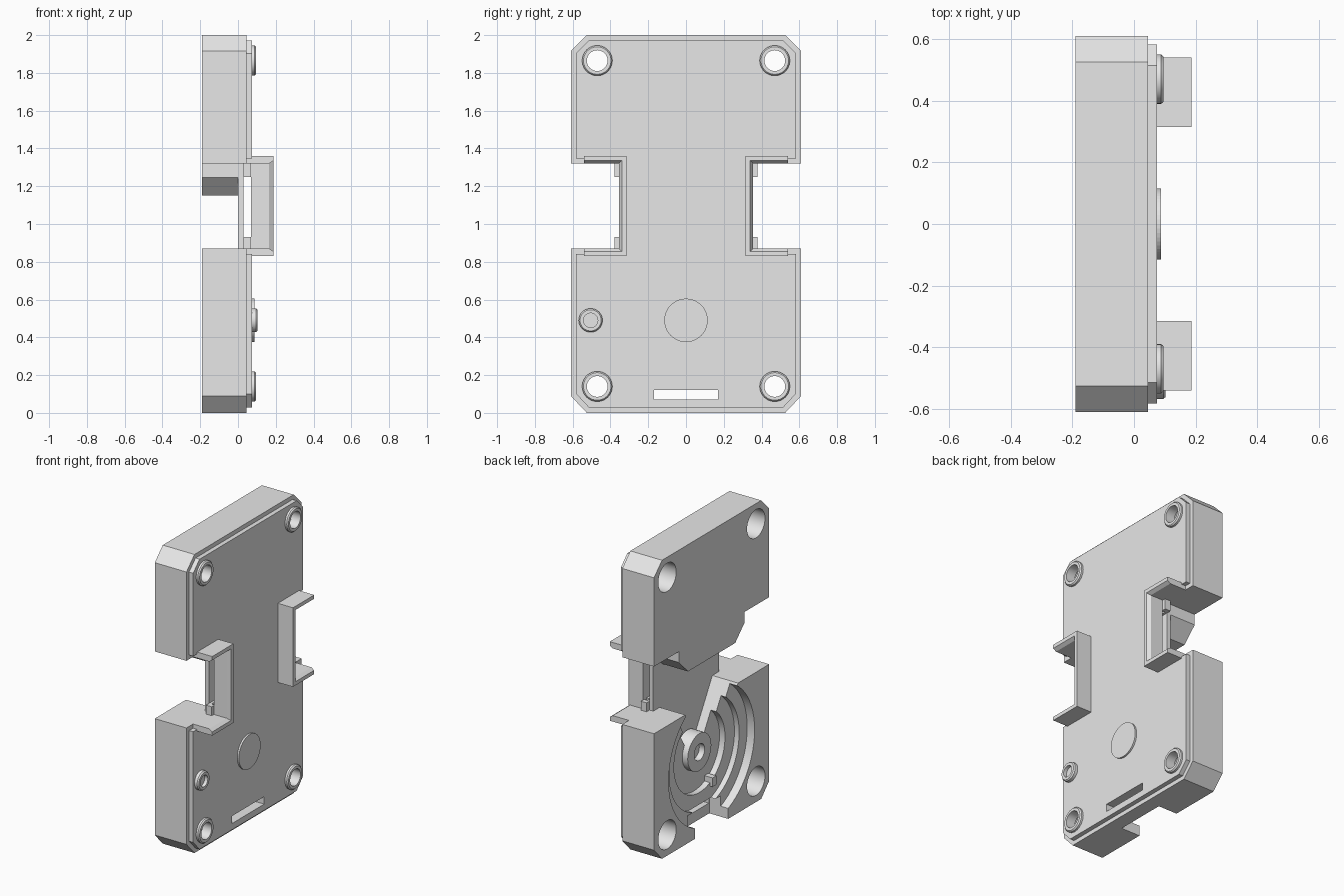
import bpy, bmesh, math

if "Cube" in bpy.data.objects:
    bpy.data.objects.remove(bpy.data.objects["Cube"])

grey = bpy.data.materials.new("plain_grey")
grey.diffuse_color = (0.8, 0.8, 0.8, 1)
grey.use_nodes = True
grey.node_tree.nodes["Principled BSDF"].inputs["Base Color"].default_value = grey.diffuse_color


def finish(bm, name):
    bmesh.ops.remove_doubles(bm, verts=bm.verts, dist=1e-5)
    bmesh.ops.recalc_face_normals(bm, faces=bm.faces)
    me = bpy.data.meshes.new(name)
    bm.to_mesh(me)
    bm.free()
    me.materials.append(grey)
    ob = bpy.data.objects.new(name, me)
    bpy.context.collection.objects.link(ob)
    return ob


def loft(name, pts0, x0, pts1, x1):
    """Solid between two (y, z) outlines at x0 and x1."""
    bm = bmesh.new()
    a = [bm.verts.new((x0, y, z)) for y, z in pts0]
    b = [bm.verts.new((x1, y, z)) for y, z in pts1]
    n = len(a)
    bm.faces.new(a)
    bm.faces.new(b[::-1])
    for i in range(n):
        bm.faces.new((a[i], a[(i + 1) % n], b[(i + 1) % n], b[i]))
    return finish(bm, name)


def prism(name, pts, x0, x1):
    return loft(name, pts, x0, pts, x1)


def box(name, x0, x1, y0, y1, z0, z1):
    return prism(name, [(y0, z0), (y1, z0), (y1, z1), (y0, z1)], x0, x1)


def disc(name, y, z, r, x0, x1, n=48):
    ang = [2 * math.pi * i / n for i in range(n)]
    return prism(name, [(y + r * math.cos(t), z + r * math.sin(t)) for t in ang], x0, x1)


def lathe(name, y, z, profile, n=40):
    """Turn a closed (radius, x) profile around an x-parallel axis."""
    bm = bmesh.new()
    rows = []
    for i in range(n):
        t = 2 * math.pi * i / n
        rows.append([bm.verts.new((x, y + r * math.cos(t), z + r * math.sin(t)))
                     for r, x in profile])
    m = len(profile)
    for i in range(n):
        p, q = rows[i], rows[(i + 1) % n]
        for j in range(m):
            k = (j + 1) % m
            if profile[j][0] == 0 and profile[k][0] == 0:
                continue
            bm.faces.new((p[j], p[k], q[k], q[j]))
    ob = finish(bm, name)
    smooth(ob)
    return ob


def smooth(ob):
    bpy.ops.object.select_all(action='DESELECT')
    ob.select_set(True)
    bpy.context.view_layer.objects.active = ob
    bpy.ops.object.shade_smooth_by_angle(angle=math.radians(25))


def boolean(target, tool, op='DIFFERENCE'):
    mod = target.modifiers.new("cut", 'BOOLEAN')
    mod.operation, mod.object, mod.solver = op, tool, 'EXACT'
    bpy.context.view_layer.objects.active = target
    bpy.ops.object.modifier_apply(modifier=mod.name)
    bpy.data.objects.remove(tool)


def outline(i):
    """Body outline with cut corners and side notches, inset by i."""
    c = 0.4 * i
    half = [(.525 - c, i), (.61 - i, .09 + c), (.61 - i, .87 - i), (.347 - i, .87 - i),
            (.347 - i, 1.32 + i), (.61 - i, 1.32 + i), (.61 - i, 1.915 - c), (.525 - c, 2 - i)]
    return half + [(-y, z) for y, z in reversed(half)]


# Main body with the raised front plate
body = prism("body", outline(0), -.19, .045)
boolean(body, prism("front_plate", outline(.028), -.02, .075), 'UNION')

# Recess across the middle of the back, and thin slit behind the front skin
boolean(body, prism("mid_recess", [(-.36, .87), (.36, .87), (.36, 1.26), (.25, 1.15),
                                   (-.25, 1.15), (-.36, 1.26)], -.25, 0))
boolean(body, box("side_slit", .028, .07, -.4, .4, .93, 1.25))

# Stepped round recess, funnel, bottom notch and slot
CZ = .49
for r, depth in ((.455, -.135), (.37, -.10), (.27, -.06)):
    boolean(body, disc("round_step", 0, CZ, r, -.25, depth, 64))
boolean(body, prism("funnel", [(-.1, .56), (.1, .56), (.285, .88), (-.285, .88)], -.25, 0))
boolean(body, box("bottom_notch", -.25, -.05, -.175, .175, -.05, .14))
boolean(body, box("bottom_slot", -.25, .2, -.17, .17, .07, .12))

# Screw holes, wide at the back and narrow at the front
screws = [(s * .47, z) for s in (-1, 1) for z in (.14, 1.865)]
for y, z in screws:
    boolean(body, disc("counterbore", y, z, .095, -.25, .03))
    boolean(body, disc("screw_hole", y, z, .055, -.25, .2, 40))
smooth(body)

for y, z in screws:
    lathe("screw_collar", y, z, [(.055, .06), (.08, .06), (.08, .088), (.073, .096), (.055, .096)])

# Front pin and round button
lathe("front_pin", -.505, CZ, [(0, .06), (.063, .06), (.063, .095), (.056, .103),
                               (.038, .103), (.038, .08), (0, .08)])
disc("front_button", 0, CZ, .115, .06, .087)

# Hub, ring and peg inside the round recess
lathe("hub", 0, CZ, [(.055, -.01), (.125, -.01), (.125, -.10), (.055, -.10)])
box("stop_peg", -.12, -.04, -.15, -.11, .22, .28)


def clip_outline(s, t):
    """U-shaped clip outline with wall thickness t, on side s."""
    y0, y1, z0, z1 = .315, .54, .83, 1.36
    pts = [(y0, z0), (y1, z0), (y1, z0 + t), (y0 + t, z0 + t),
           (y0 + t, z1 - t), (y1, z1 - t), (y1, z1), (y0, z1)]
    return [(s * y, z) for y, z in pts]


# Side clips with bevelled tips, their feet and small latch tabs
for s in (-1, 1):
    prism("clip", clip_outline(s, .04), .07, .165)
    loft("clip_tip", clip_outline(s, .04), .165, clip_outline(s, .025), .187)
    for z0, z1 in ((.83, .87), (1.32, 1.36)):
        a, b = sorted((s * .34, s * .54))
        box("clip_foot", .04, .07, a, b, z0, z1)
    for z0, z1 in ((.87, .93), (1.25, 1.32)):
        a, b = sorted((s * .345, s * .378))
        box("latch_tab", .028, .07, a, b, z0, z1)
